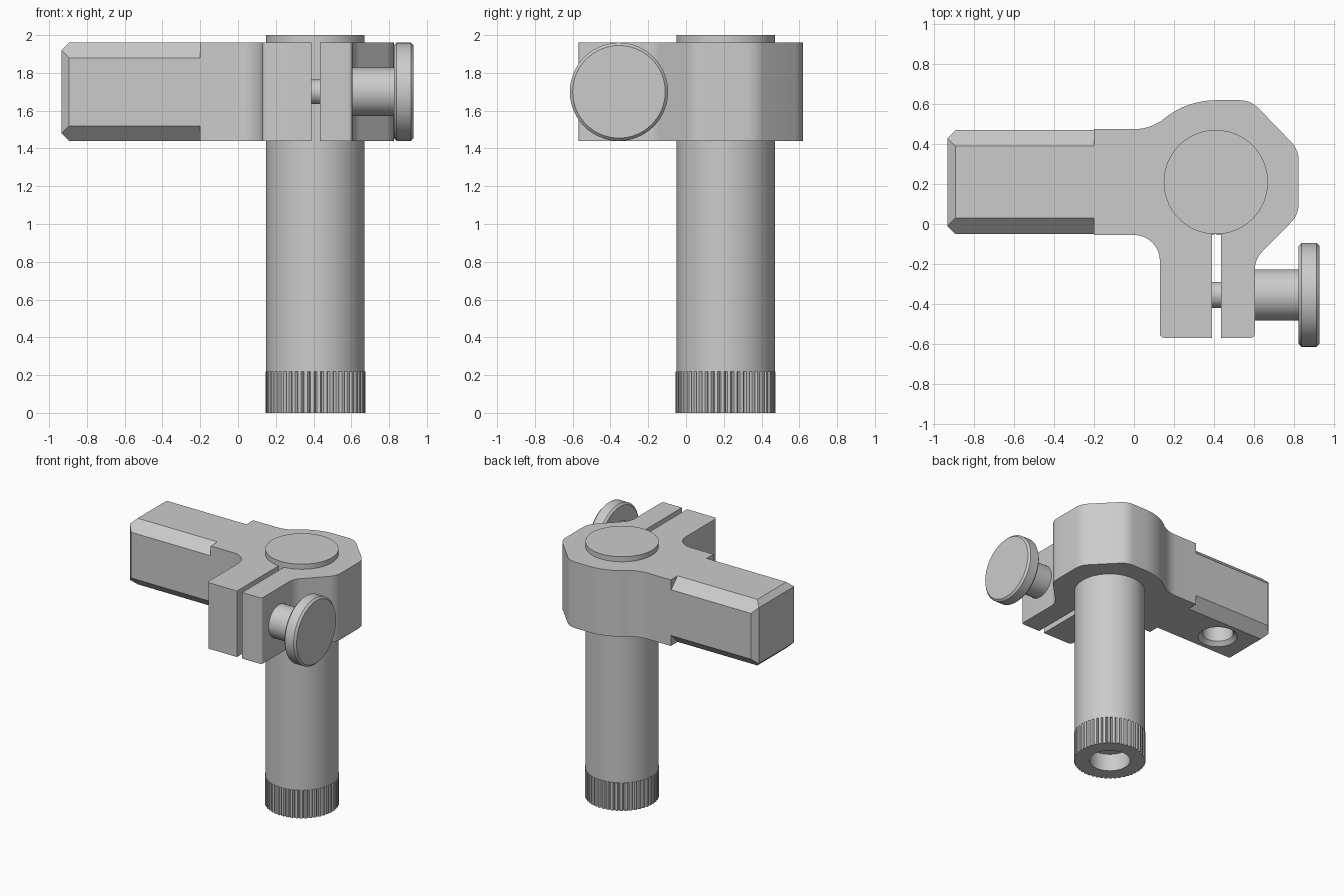
import bpy, bmesh
from math import sin, cos, pi, radians
from mathutils import Matrix, Vector

old = bpy.data.objects.get("Cube")
if old:
    bpy.data.objects.remove(old, do_unlink=True)

grey = bpy.data.materials.new("plain grey")
grey.use_nodes = True
colour = (0.6, 0.6, 0.6, 1)
grey.diffuse_color = colour
grey.node_tree.nodes["Principled BSDF"].inputs["Base Color"].default_value = colour


def finish(bm, name, smooth=True):
    bmesh.ops.remove_doubles(bm, verts=bm.verts, dist=1e-5)
    bmesh.ops.recalc_face_normals(bm, faces=bm.faces)
    mesh = bpy.data.meshes.new(name)
    bm.to_mesh(mesh)
    bm.free()
    mesh.materials.append(grey)
    ob = bpy.data.objects.new(name, mesh)
    bpy.context.collection.objects.link(ob)
    bpy.ops.object.select_all(action="DESELECT")
    ob.select_set(True)
    bpy.context.view_layer.objects.active = ob
    if smooth:
        bpy.ops.object.shade_smooth_by_angle(angle=radians(28))
    return ob


def lathe(name, profile, matrix, n=64):
    """Spin (radius, height, groove depth) points; every fourth column is grooved."""
    bm = bmesh.new()
    rings = []
    for r, z, groove in profile:
        ring = []
        for i in range(n):
            a = 2 * pi * i / n
            rr = r - (groove if i % 4 == 0 else 0)
            ring.append(bm.verts.new(matrix @ Vector((rr * cos(a), rr * sin(a), z))))
        rings.append(ring)
    for low, high in zip(rings, rings[1:]):
        for i in range(n):
            j = (i + 1) % n
            bm.faces.new((low[i], low[j], high[j], high[i]))
    bmesh.ops.dissolve_degenerate(bm, dist=1e-6, edges=bm.edges)
    return finish(bm, name)


def arc(cx, cy, r, start, end, steps=8):
    angles = [radians(start + (end - start) * i / steps) for i in range(steps + 1)]
    return [(cx + r * cos(a), cy + r * sin(a)) for a in angles]


BOTTOM, TOP = 1.44, 1.96
CX, CY, HALF = 0.41, 0.21, 0.26
MID = (BOTTOM + TOP) / 2

# Clamp body: split ring with two jaws and a square shoulder
outline = [(-0.2, -0.055)]
outline += arc(0, -0.185, 0.13, 90, 0)
outline += arc(0.15, -0.55, 0.02, 180, 270, 4)
outline += [(0.39, -0.57), (0.39, 0), (0.435, 0), (0.435, -0.57)]
outline += arc(0.585, -0.55, 0.02, 270, 360, 4)
outline += arc(0.735, -0.23, 0.13, 180, 135, 5)
outline += arc(0.695, 0.1, 0.13, -45, 0, 5)
outline += arc(0.695, 0.32, 0.13, 0, 45, 5)
outline += arc(0.53, 0.49, 0.13, 45, 90, 5)
outline += arc(CX, CY, 0.41, 90, 129, 10)
outline += arc(0, 0.717, 0.242, -51, -90, 8)
outline += [(-0.2, 0.475)]
bm = bmesh.new()
face = bm.faces.new([bm.verts.new((x, y, BOTTOM)) for x, y in outline])
extruded = bmesh.ops.extrude_face_region(bm, geom=[face])["geom"]
bmesh.ops.translate(bm, vec=(0, 0, TOP - BOTTOM),
                    verts=[v for v in extruded if isinstance(v, bmesh.types.BMVert)])
finish(bm, "clamp_body")

# Arm: chamfered square bar with a tapered end
bm = bmesh.new()
cut = HALF - 0.08
tip = HALF - 0.04
for sy in (-1, 1):
    for sz in (-1, 1):
        for x, y, z in ((-0.2, HALF, cut), (-0.2, cut, HALF),
                        (-0.895, HALF, cut), (-0.895, cut, HALF), (-0.935, tip, tip)):
            bm.verts.new((x, CY + sy * y, MID + sz * z))
bmesh.ops.convex_hull(bm, input=bm.verts)
bmesh.ops.dissolve_limit(bm, angle_limit=0.01, verts=bm.verts, edges=bm.edges)
arm = finish(bm, "arm", smooth=False)

# Countersunk blind hole under the arm
cutter = lathe("hole_cutter",
               [(0, -0.05, 0), (0.145, -0.05, 0), (0.145, 0, 0),
                (0.115, 0.03, 0), (0.115, 0.16, 0), (0, 0.16, 0)],
               Matrix.Translation((-0.63, CY, BOTTOM)), 48)
cutter.hide_render = True
mod = arm.modifiers.new("hole", "BOOLEAN")
mod.operation = "DIFFERENCE"
mod.solver = "EXACT"
mod.object = cutter
bpy.ops.object.select_all(action="DESELECT")
arm.select_set(True)
bpy.context.view_layer.objects.active = arm
bpy.ops.object.modifier_apply(modifier="hole")
bpy.data.objects.remove(cutter, do_unlink=True)
bpy.ops.object.shade_smooth_by_angle(angle=radians(28))

# Column: round post with a fluted foot and a blind bore
lathe("column",
      [(0, 0.14, 0), (0.15, 0.14, 0), (0.15, 0, 0), (0.265, 0, 0.014),
       (0.265, 0.22, 0.014), (0.261, 0.22, 0), (0.261, 2, 0), (0, 2, 0)],
      Matrix.Translation((CX, CY, 0)), 192)

# Clamp screw: thin shank through the slot, stem and round knob
axis = Matrix.Translation((0, -0.355, MID)) @ Matrix.Rotation(pi / 2, 4, "Y")
lathe("screw_shank", [(0, 0.37, 0), (0.065, 0.37, 0), (0.065, 0.46, 0), (0, 0.46, 0)], axis, 32)
lathe("knob",
      [(0, 0.59, 0), (0.128, 0.59, 0), (0.128, 0.825, 0), (0.245, 0.825, 0),
       (0.26, 0.84, 0), (0.26, 0.915, 0), (0.245, 0.93, 0), (0, 0.93, 0)], axis)
